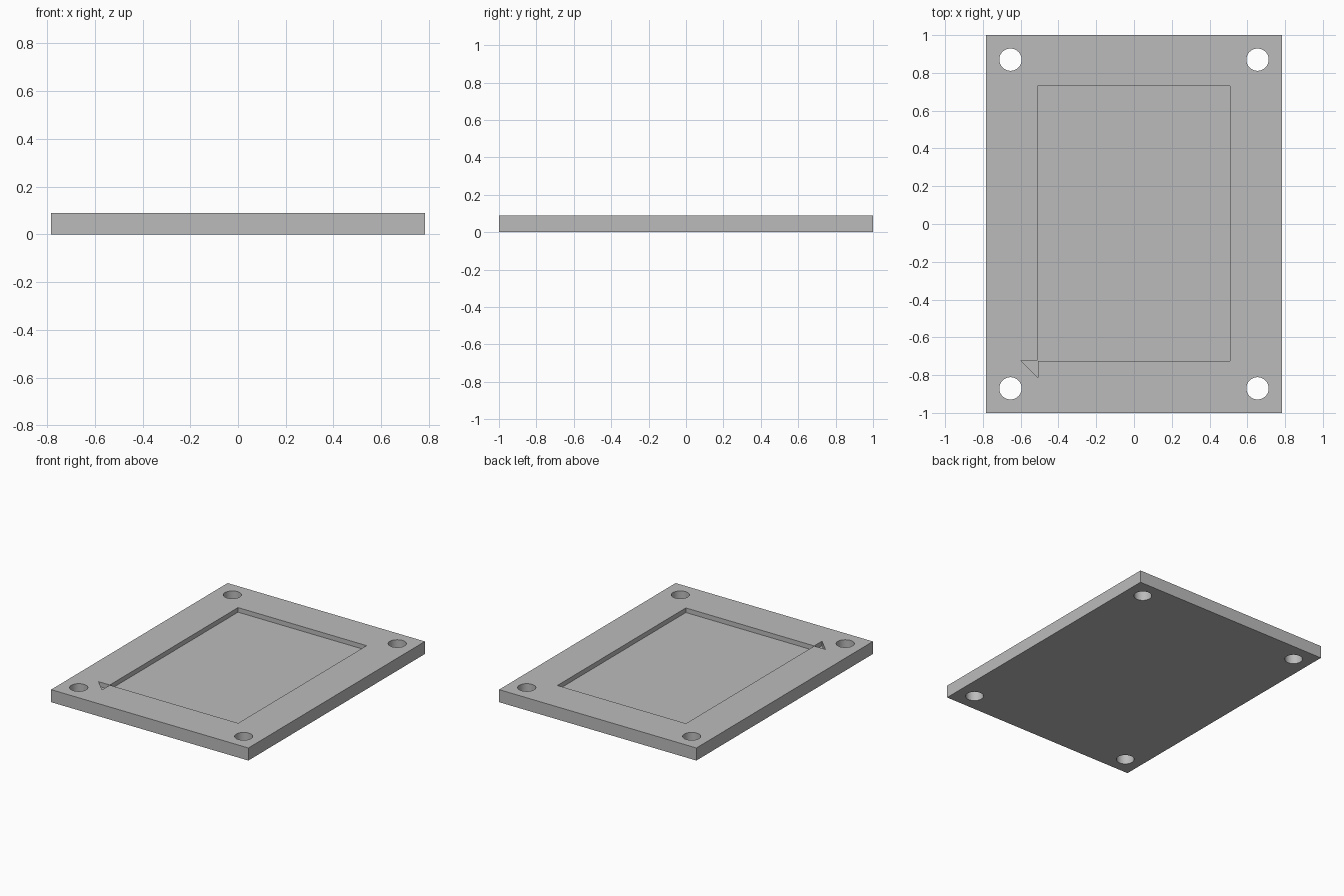
import bpy
import bmesh
from math import cos, sin, tau

if "Cube" in bpy.data.objects:
    bpy.data.objects.remove(bpy.data.objects["Cube"])

W, L, T = 1.565, 2.0, 0.09      # plate width, length, thickness
FLOOR = T - 0.033               # height of the pocket floor
HOLE_X, HOLE_Y, HOLE_R = 0.654, 0.87, 0.059

grey = bpy.data.materials.new("plain grey")
grey.use_nodes = True
colour = (0.5, 0.5, 0.5, 1)
grey.diffuse_color = colour
grey.node_tree.nodes["Principled BSDF"].inputs["Base Color"].default_value = colour


def prism(name, outline, z0, z1):
    """Extrude a counter-clockwise outline from z0 to z1."""
    bm = bmesh.new()
    face = bm.faces.new([bm.verts.new((x, y, z0)) for x, y in outline])
    top = bmesh.ops.extrude_face_region(bm, geom=[face])["geom"]
    moved = [v for v in top if isinstance(v, bmesh.types.BMVert)]
    bmesh.ops.translate(bm, verts=moved, vec=(0, 0, z1 - z0))
    bmesh.ops.recalc_face_normals(bm, faces=bm.faces)
    mesh = bpy.data.meshes.new(name)
    bm.to_mesh(mesh)
    bm.free()
    mesh.materials.append(grey)
    obj = bpy.data.objects.new(name, mesh)
    bpy.context.collection.objects.link(obj)
    return obj


def rectangle(x0, x1, y0, y1):
    return [(x0, y0), (x1, y0), (x1, y1), (x0, y1)]


def circle(cx, cy, r, n=48):
    return [(cx + r * cos(tau * i / n), cy + r * sin(tau * i / n)) for i in range(n)]


# Base plate
plate = prism("base_plate", rectangle(-W / 2, W / 2, -L / 2, L / 2), 0, T)

# Shallow pocket and the triangular corner marker beside it
cutters = [
    prism("pocket_cutter", rectangle(-0.511, 0.509, -0.725, 0.73), FLOOR, T + 0.1),
    prism("corner_marker_cutter", [(-0.6, -0.723), (-0.509, -0.814), (-0.509, -0.723)],
          FLOOR, T + 0.1),
]

# Four through holes
for sx in (-1, 1):
    for sy in (-1, 1):
        cutters.append(prism("hole_cutter", circle(sx * HOLE_X, sy * HOLE_Y, HOLE_R),
                             -0.1, T + 0.1))

# Cut the plate, then remove the cutters
bpy.context.view_layer.objects.active = plate
for cutter in cutters:
    mod = plate.modifiers.new("cut", "BOOLEAN")
    mod.operation = "DIFFERENCE"
    mod.solver = "EXACT"
    mod.object = cutter
    cutter.hide_render = True
    bpy.ops.object.modifier_apply(modifier=mod.name)
    bpy.data.objects.remove(cutter)

# Smooth hole walls, crisp edges
bpy.ops.object.select_all(action="DESELECT")
plate.select_set(True)
bpy.ops.object.shade_smooth_by_angle(angle=0.5)
